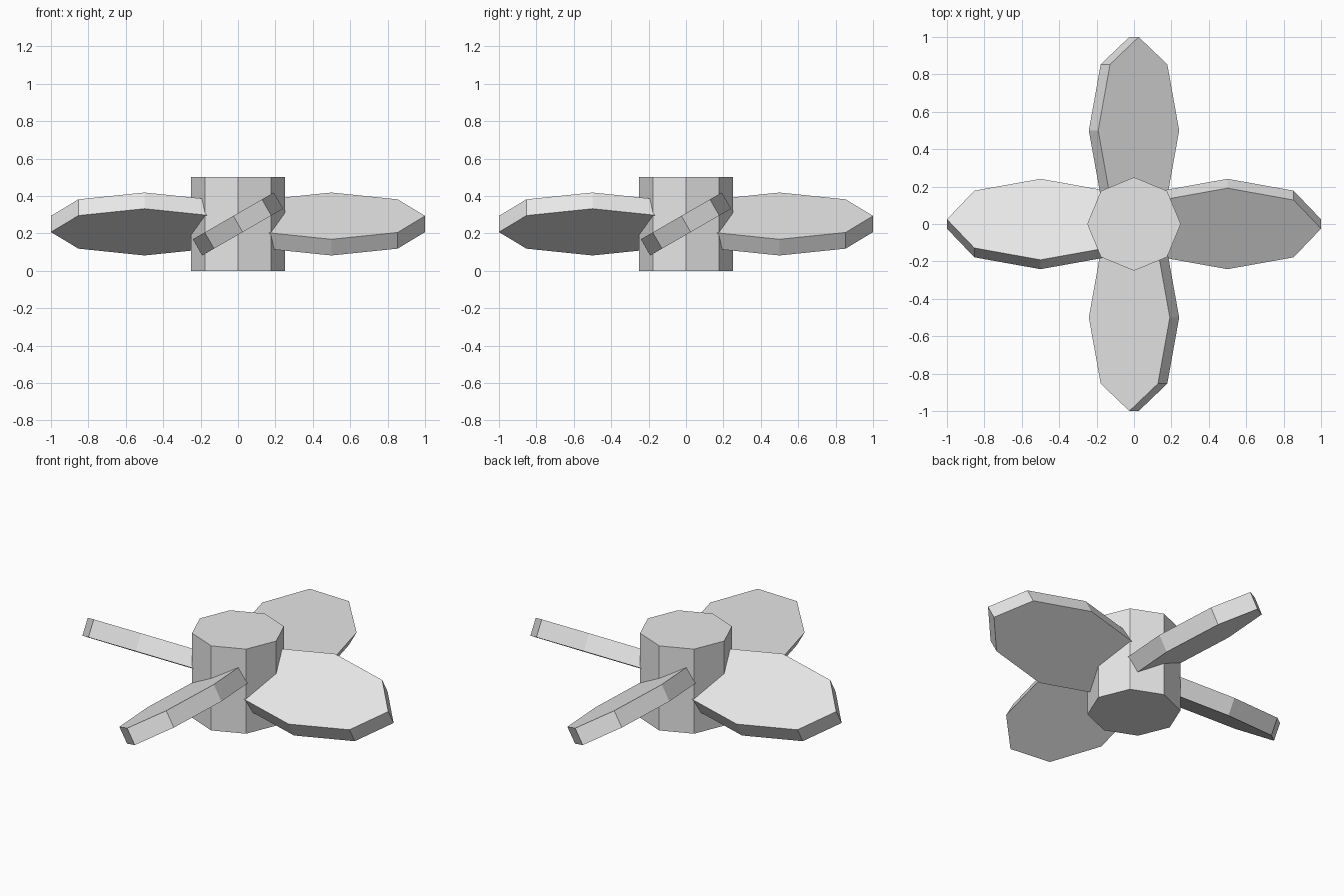
import bpy
from math import radians
from mathutils import Matrix

cube = bpy.data.objects.get("Cube")
if cube:
    bpy.data.objects.remove(cube, do_unlink=True)

GREY = (0.8, 0.8, 0.8, 1)
HUB_HEIGHT = 0.5
PITCH = radians(-30)

grey = bpy.data.materials.new("light_grey")
grey.use_nodes = True
grey.diffuse_color = GREY
grey.node_tree.nodes["Principled BSDF"].inputs["Base Color"].default_value = GREY


def octagon_prism(name, depth, transform):
    """Flat-shaded eight-sided prism, shaped and placed by a matrix."""
    bpy.ops.mesh.primitive_cylinder_add(vertices=8, radius=0.25, depth=depth)
    obj = bpy.context.object
    obj.name = name
    obj.data.transform(transform)
    obj.data.materials.append(grey)
    return obj


# Central hub
lift = Matrix.Translation((0, 0, HUB_HEIGHT / 2))
octagon_prism("hub", HUB_HEIGHT, lift)

# Four pitched blades, each a stretched octagon reaching out from the axis
stretch = Matrix.Diagonal((1, 2, 1, 1))
outward = Matrix.Translation((0, -0.5, 0))
pitch = Matrix.Rotation(PITCH, 4, "Y")
for i, side in enumerate(("front", "left", "back", "right")):
    spin = Matrix.Rotation(radians(90 * i), 4, "Z")
    octagon_prism(side + "_blade", 0.1, lift @ spin @ pitch @ outward @ stretch)
